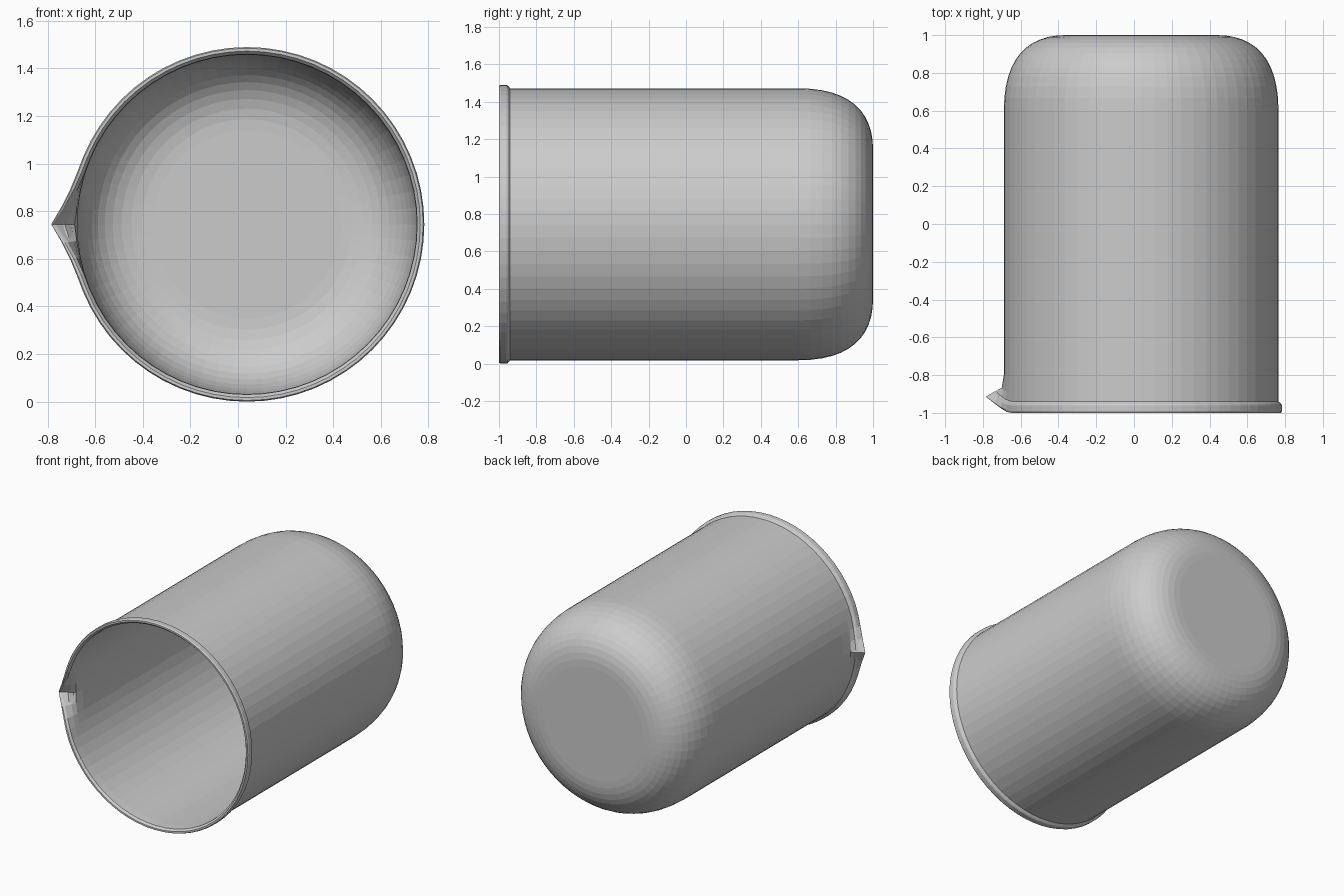
import bpy, bmesh, math

if "Cube" in bpy.data.objects:
    bpy.data.objects.remove(bpy.data.objects["Cube"])

SEGMENTS = 64
CX, CZ = 0.038, 0.745          # axis of the vessel, which runs along y
SPOUT_HALF = math.radians(21)

glass = bpy.data.materials.new("light grey")
glass.diffuse_color = (0.6, 0.6, 0.6, 1)
glass.use_nodes = True
glass.node_tree.nodes["Principled BSDF"].inputs["Base Color"].default_value = glass.diffuse_color


def corner(p0, p1, p2, p3, steps=12):
    """Cubic curve of (radius, y) rows without spout movement."""
    rows = []
    for i in range(steps + 1):
        t = i / steps
        k = ((1 - t) ** 3, 3 * t * (1 - t) ** 2, 3 * t * t * (1 - t), t ** 3)
        rows.append((sum(a * p[0] for a, p in zip(k, (p0, p1, p2, p3))),
                     sum(a * p[1] for a, p in zip(k, (p0, p1, p2, p3))), 0, 0))
    return rows


# Rows are (radius, y, outward pull at spout, backward pull at spout)
outer = corner((0.40, 1.0), (0.60, 1.0), (0.727, 0.88), (0.727, 0.60))
inner = corner((0.713, 0.60), (0.713, 0.87), (0.59, 0.988), (0.395, 0.988))
rim = [
    (0.727, -0.80, 0, 0),
    (0.727, -0.89, 0.012, 0.020),
    (0.727, -0.94, 0.040, 0.052),
    (0.742, -0.953, 0.036, 0.066),
    (0.745, -0.960, 0.042, 0.066),
    (0.745, -0.990, 0.078, 0.076),
    (0.740, -1.000, 0.082, 0.085),
    (0.728, -1.000, 0.090, 0.085),
    (0.715, -0.985, 0.090, 0.076),
    (0.713, -0.93, 0.045, 0.052),
    (0.713, -0.88, 0.012, 0.020),
    (0.713, -0.80, 0, 0),
]

# Beaker: revolved double wall with the rim pulled into a spout on the -x side
bm = bmesh.new()
rings = []
for r, y, pull, back in outer + rim + inner:
    ring = []
    for i in range(SEGMENTS):
        a = 2 * math.pi * i / SEGMENTS
        w = max(0.0, 1 - abs(a - math.pi) / SPOUT_HALF)
        rr = r + pull * w ** 2.4
        ring.append(bm.verts.new((CX + rr * math.cos(a), y + back * w ** 1.8,
                                  CZ + rr * math.sin(a))))
    rings.append(ring)
for a, b in zip(rings, rings[1:]):
    for i in range(SEGMENTS):
        j = (i + 1) % SEGMENTS
        bm.faces.new((a[i], a[j], b[j], b[i]))
# Flat base, outside and inside
bm.faces.new(rings[0])
bm.faces.new(rings[-1])
bmesh.ops.recalc_face_normals(bm, faces=bm.faces)

mesh = bpy.data.meshes.new("beaker")
bm.to_mesh(mesh)
bm.free()
mesh.materials.append(glass)
beaker = bpy.data.objects.new("beaker", mesh)
bpy.context.collection.objects.link(beaker)
